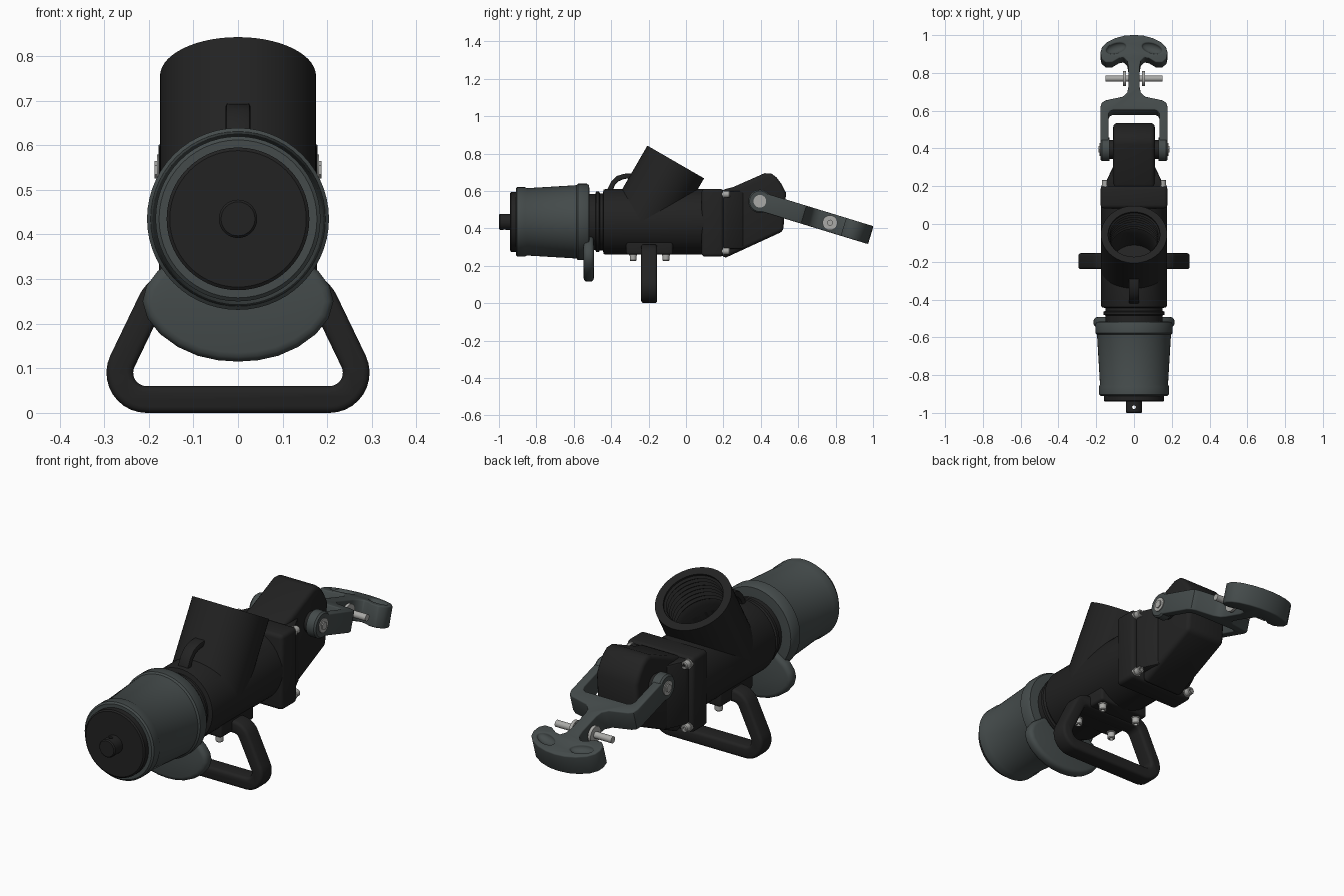
import bpy, bmesh
from math import pi, cos, sin, atan2, radians
from mathutils import Matrix, Vector

cube = bpy.data.objects.get("Cube")
if cube:
    bpy.data.objects.remove(cube)


def material(name, rgb):
    m = bpy.data.materials.new(name)
    m.use_nodes = True
    m.diffuse_color = (*rgb, 1)
    b = m.node_tree.nodes["Principled BSDF"]
    b.inputs["Base Color"].default_value = (*rgb, 1)
    b.inputs["Roughness"].default_value = 0.6
    return m


BLACK = material("black", (0.016, 0.016, 0.016))
GREY = material("slate grey", (0.058, 0.07, 0.07))
STEEL = material("steel", (0.4, 0.4, 0.385))

ZC = 0.435                                    # height of the main axis
T = Matrix.Translation
ALONG_Y = Matrix.Rotation(-pi / 2, 4, 'X')    # local z -> world y
ALONG_X = Matrix.Rotation(pi / 2, 4, 'Y')     # local z -> world x
FRONTAL = Matrix.Rotation(pi / 2, 4, 'X')     # outline drawn in x, z
SIDE = Matrix(((0, 0, 1, 0), (1, 0, 0, 0), (0, 1, 0, 0), (0, 0, 0, 1)))  # drawn in y, z
AXIS = T((0, 0, ZC)) @ ALONG_Y


def make(name, bm, matrix, mat):
    bmesh.ops.recalc_face_normals(bm, faces=bm.faces)
    bm.transform(matrix)
    me = bpy.data.meshes.new(name)
    bm.to_mesh(me)
    bm.free()
    me.materials.append(mat)
    ob = bpy.data.objects.new(name, me)
    bpy.context.collection.objects.link(ob)
    return ob


def lathe(name, profile, matrix, mat, n=56):
    """Revolve (position, radius) points around local z, capped at both ends."""
    bm = bmesh.new()
    rings = [[bm.verts.new((r * cos(2 * pi * i / n), r * sin(2 * pi * i / n), s))
              for i in range(n)] for s, r in profile]
    for a, b in zip(rings, rings[1:]):
        for i in range(n):
            j = (i + 1) % n
            bm.faces.new((a[i], a[j], b[j], b[i]))
    bm.faces.new(rings[0])
    bm.faces.new(rings[-1])
    return make(name, bm, matrix, mat)


def prism(name, outline, depth, matrix, mat):
    """Extrude a flat outline, centred on local z."""
    bm = bmesh.new()
    f = bm.faces.new([bm.verts.new((x, y, -depth / 2)) for x, y in outline])
    res = bmesh.ops.extrude_face_region(bm, geom=[f])
    bmesh.ops.translate(bm, vec=(0, 0, depth),
                        verts=[v for v in res["geom"] if isinstance(v, bmesh.types.BMVert)])
    return make(name, bm, matrix, mat)


def box(name, size, centre, mat):
    bm = bmesh.new()
    bmesh.ops.create_cube(bm, size=1)
    return make(name, bm, T(centre) @ Matrix.Diagonal((*size, 1)), mat)


def activate(ob):
    bpy.ops.object.select_all(action='DESELECT')
    ob.select_set(True)
    bpy.context.view_layer.objects.active = ob


def cut(ob, cutter):
    m = ob.modifiers.new("cut", 'BOOLEAN')
    m.operation, m.object, m.solver = 'DIFFERENCE', cutter, 'EXACT'
    activate(ob)
    bpy.ops.object.modifier_apply(modifier=m.name)


def finish(ob, bevel=0, segments=3):
    activate(ob)
    if bevel:
        m = ob.modifiers.new("bevel", 'BEVEL')
        m.width, m.segments, m.limit_method = bevel, segments, 'ANGLE'
        m.angle_limit = radians(40)
        bpy.ops.object.modifier_apply(modifier=m.name)
    bpy.ops.object.shade_smooth_by_angle(angle=radians(35))
    return ob


def mirrored(half):
    return half + [(-x, y) for x, y in reversed(half) if x > 0]


def hull_outline(centres, r, steps=10):
    """Outline around equal circles on a convex, anticlockwise polygon."""
    pts, n = [], len(centres)
    for i, c in enumerate(centres):
        p, q = centres[i - 1], centres[(i + 1) % n]
        a = atan2(c[1] - p[1], c[0] - p[0]) - pi / 2
        b = atan2(q[1] - c[1], q[0] - c[0]) - pi / 2
        turn = (b - a) % (2 * pi)
        for k in range(steps + 1):
            t = a + turn * k / steps
            pts.append((c[0] + r * cos(t), c[1] + r * sin(t)))
    return pts


# Main body and angled inlet, both opened by a threaded bore
body = lathe("main_body", [(-.53, .15), (-.485, .15), (-.48, .162), (-.465, .162), (-.46, .152),
                           (-.445, .152), (-.44, .172), (-.43, .175), (.1, .175)], AXIS, BLACK)
inlet_frame = T((0, -.055, .755)) @ Matrix.Rotation(-pi / 6, 4, 'X')
inlet = lathe("inlet_tube", [(-.37, .175), (0, .175)], inlet_frame, BLACK)
threads = [(-.02 - .012 * i, .137 if i % 2 else .128) for i in range(14)]
bore = lathe("bore_cutter", [(.05, .137), (-.01, .137)] + threads + [(-.2, .125), (-.33, .125)],
             inlet_frame, BLACK)
for part in (body, inlet):
    cut(part, bore)
    finish(part)
bpy.data.objects.remove(bore)

# Grey sleeve with its finger tab
finish(lathe("sleeve", [(-.91, .15), (-.91, .177), (-.903, .185), (-.86, .185), (-.85, .18),
                        (-.6, .195), (-.585, .196), (-.578, .204), (-.53, .204), (-.518, .196),
                        (-.515, .15)], AXIS, GREY))
tab = mirrored([(0, .115), (.045, .118), (.09, .128), (.135, .148), (.175, .177), (.203, .212),
                (.214, .25), (.205, .285), (.18, .318), (.12, .36), (0, .38)])
finish(prism("sleeve_tab", tab, .055, T((0, -.52, 0)) @ FRONTAL, GREY), .02)

# Front cap and drilled knob
finish(lathe("front_cap", [(-.94, .153), (-.935, .16), (-.9, .16)], AXIS, BLACK))
knob = lathe("front_knob", [(-1, .038), (-.995, .043), (-.93, .043)], AXIS, BLACK, 32)
drill = lathe("drill_cutter", [(-.1, .01), (.1, .01)], T((0, -.97, ZC)), BLACK, 12)
cut(knob, drill)
bpy.data.objects.remove(drill)
finish(knob)

# Small hook between the body and the inlet
hook = [(-.425, .57), (-.42, .61), (-.4, .65), (-.37, .68), (-.33, .692), (-.27, .695),
        (-.27, .668), (-.33, .665), (-.36, .652), (-.38, .632), (-.393, .6), (-.395, .57)]
finish(prism("top_hook", hook, .055, SIDE, BLACK), .006, 2)

# Square flange and rear valve housing
finish(box("rear_flange", (.354, .118, .362), (0, .142, .43), BLACK), .018)
finish(prism("housing_base", mirrored([(.155, .19), (.15, .22), (.108, .31)]), .31,
             T((0, 0, .445)), BLACK), .01, 2)
housing = [(.19, .245), (.215, .245), (.52, .385), (.535, .59), (.512, .635), (.485, .672),
           (.455, .694), (.42, .695), (.25, .62), (.19, .605)]
finish(prism("valve_housing", housing, .22, SIDE, BLACK), .025)
PIVOT = Vector((0, .395, .545))
finish(lathe("pivot_shaft", [(-.14, .05), (.14, .05)], T(PIVOT) @ ALONG_X, BLACK))

# Bottom plate and carrying handle
finish(box("bottom_plate", (.27, .25, .1), (0, -.195, .31), BLACK), .012)
corners = [(-.205, .09), (.205, .09), (.14, .225), (-.14, .225)]
handle_frame = T((0, -.197, 0)) @ FRONTAL
handle = prism("carry_handle", hull_outline(corners, .09), .085, handle_frame, BLACK)
opening = prism("handle_cutter", hull_outline(corners, .03), .2, handle_frame, BLACK)
cut(handle, opening)
bpy.data.objects.remove(opening)
finish(handle, .014)

# Rear lever: yoke, stem and grip in one tilted outline
LEVER = T(PIVOT) @ Matrix.Rotation(radians(-17), 4, 'X')
lever_half = [(0, .62), (.05, .616), (.1, .602), (.145, .578), (.17, .55), (.178, .52), (.172, .488),
              (.15, .467), (.115, .468), (.08, .49), (.055, .495), (.036, .475), (.03, .44),
              (.03, .33), (.036, .3), (.06, .278), (.15, .258), (.17, .245), (.178, .22),
              (.178, 0), (.135, 0), (.135, .18), (.128, .197), (.11, .205)]
lever = prism("rear_lever", mirrored(lever_half), .1, LEVER, GREY)
for s in (-1, 1):
    bm = bmesh.new()
    bmesh.ops.create_uvsphere(bm, u_segments=24, v_segments=12, radius=1)
    spot = LEVER @ T((s * .095, .545, .05)) @ Matrix.Rotation(-s * .3, 4, 'Z')
    dent = make("dent_cutter", bm, spot @ Matrix.Diagonal((.055, .028, .022, 1)), GREY)
    cut(lever, dent)
    bpy.data.objects.remove(dent)
finish(lever, .012)

# Lever bosses, pivot screws, and cross pin washers
PIN = LEVER @ T((0, .392, 0)) @ ALONG_X
for side, s in (("left", 1), ("right", -1)):
    at = T(PIVOT) @ Matrix.Rotation(s * pi / 2, 4, 'Y')
    finish(lathe(side + "_boss", [(.13, .062), (.17, .062), (.178, .055)], at, GREY, 40))
    finish(lathe(side + "_pivot_washer", [(.17, .034), (.182, .034)], at, STEEL, 32))
    finish(lathe(side + "_pivot_screw", [(.17, .02), (.187, .02)], at, STEEL, 6))
    finish(lathe(side + "_pin_washer", [(s * .043, .04), (s * .058, .04)], PIN, STEEL, 32))
finish(lathe("cross_pin", [(-.15, .016), (.15, .016)], PIN, STEEL, 24))


# Bolts on the flange corners and under the bottom plate
def bolt(name, matrix):
    finish(lathe(name, [(-.02, .022), (.004, .022), (.004, .018), (.03, .018), (.034, .015),
                        (.034, .009), (.022, .009)], matrix, STEEL, 18))


for x in (-1, 1):
    for k in (-1, 1):
        bolt("flange_bolt", T((x * .152, .2, .43 + k * .152)) @ ALONG_Y)
        bolt("plate_bolt", T((x * .1, -.195 + k * .088, .26)) @ Matrix.Rotation(pi, 4, 'X'))
